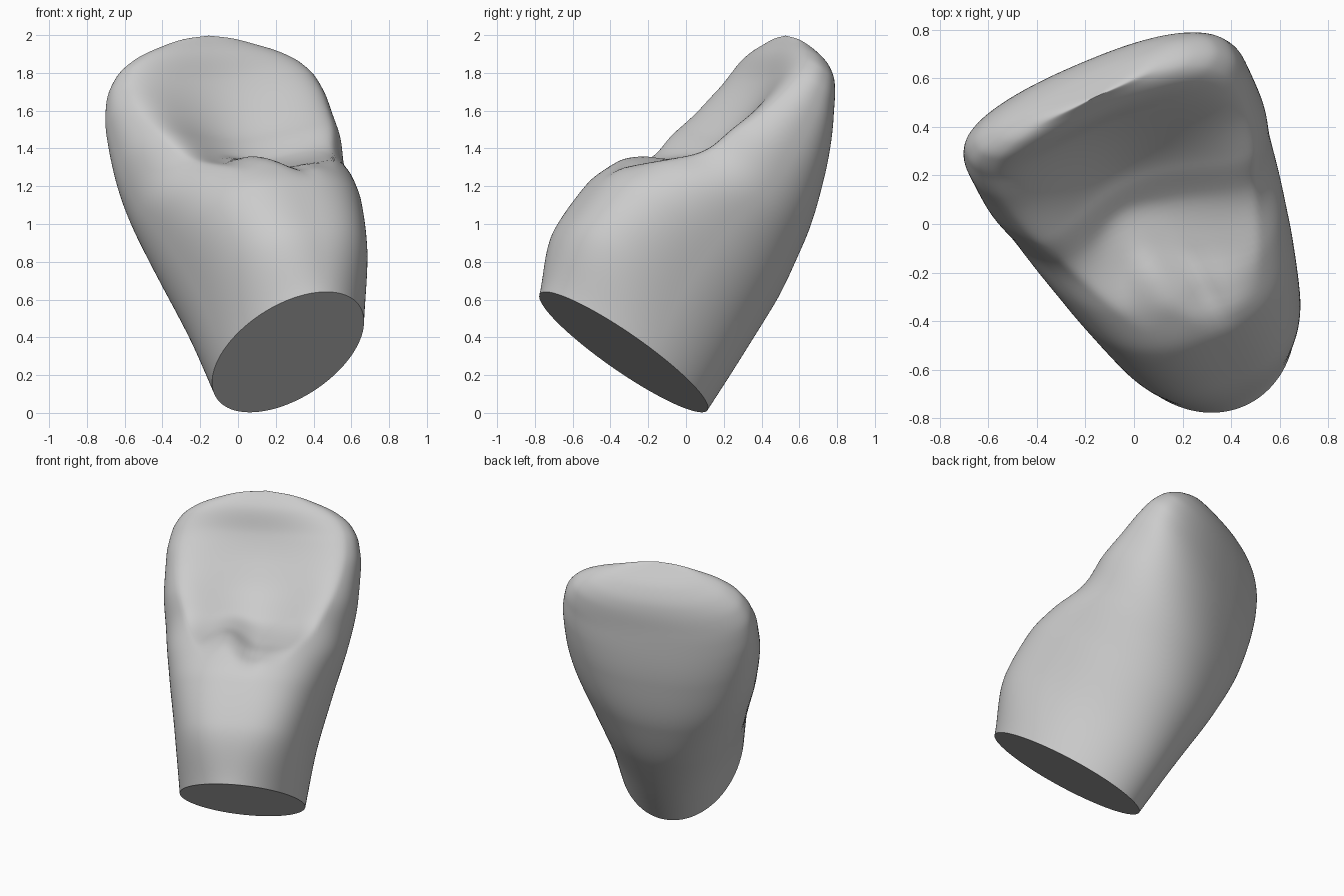
import bpy
import bmesh
import math
from mathutils import Vector

RINGS, SIDES = 100, 144
LENGTH = 1.92

# Local frame: across the crown, towards the hollow face, and along the axis
CENTRE = Vector((0.265, -0.33, 0.322))
ACROSS = Vector((0.9, 0.44, 0)).normalized()
AXIS = Vector((-0.25, 0.51, 0.82)).normalized()
FACING = ACROSS.cross(AXIS).normalized()

# Shape along the axis: (height, value)
HALF_WIDTH = [(0, .387), (.35, .435), (.7, .507), (1, .57), (1.3, .61), (1.5, .613),
              (1.65, .59), (1.75, .535), (1.82, .44), (1.87, .31), (1.905, .16), (LENGTH, 0)]
FRONT = [(0, .56), (.36, .665), (.65, .645), (.85, .57), (1, .48), (1.1, .43),
         (1.25, .385), (1.45, .31), (1.65, .25), (1.8, .22), (LENGTH, .17)]
BACK = [(0, -.56), (.3, -.565), (.65, -.56), (1, -.505), (1.33, -.38),
        (1.66, -.19), (1.8, -.09), (1.87, .01), (LENGTH, .17)]
FRONT_BOXINESS = [(0, 2), (.45, 2.7), (.8, 2.4), (1.02, 2.1), (1.25, 2.4),
                  (1.5, 2.5), (LENGTH, 2.2)]
BACK_BOXINESS = [(0, 2), (.5, 2.1), (1, 2.2), (1.5, 2.4), (LENGTH, 2.2)]
TWIST = [(0, 0), (.5, .03), (1, .05), (1.6, .05), (LENGTH, 0)]
HOLLOW = [(0, 0), (.74, 0), (.83, .05), (.92, .15), (1.1, .225), (1.25, .225),
          (1.45, .18), (1.65, .11), (1.8, .04), (LENGTH, 0)]
HOLLOW_REACH = [(0, .4), (.75, .5), (1.05, .72), (1.5, .88), (LENGTH, .9)]


def smooth_value(table, x):
    """Interpolate a table without overshoot."""
    def slope(i):
        (x0, y0), (x1, y1) = table[i], table[i + 1]
        return (y1 - y0) / (x1 - x0)

    def tangent(i):
        if i == 0:
            return slope(0)
        if i == len(table) - 1:
            return slope(i - 1)
        before, after = slope(i - 1), slope(i)
        if before * after <= 0:
            return 0
        return 2 * before * after / (before + after)

    i = 0
    while i < len(table) - 2 and x > table[i + 1][0]:
        i += 1
    (x0, y0), (x1, y1) = table[i], table[i + 1]
    h = x1 - x0
    t = (x - x0) / h
    rise = t * t * (3 - 2 * t)
    return (y0 + (y1 - y0) * rise
            + h * tangent(i) * t * (1 - t) ** 2
            - h * tangent(i + 1) * t * t * (1 - t))


def bump(x, middle, spread):
    return math.exp(-((x - middle) / spread) ** 2)


def signed_power(x, power):
    return math.copysign(abs(x) ** power, x)


def surface_point(s, angle):
    width = smooth_value(HALF_WIDTH, s)
    front, back = smooth_value(FRONT, s), smooth_value(BACK, s)
    boxiness = FRONT_BOXINESS if math.sin(angle) > 0 else BACK_BOXINESS
    power = 2 / smooth_value(boxiness, s)
    c = signed_power(math.cos(angle), power)
    d = signed_power(math.sin(angle), power)
    across = width * c
    facing = (front + back) / 2 + (front - back) / 2 * d
    facing += smooth_value(TWIST, s) * c
    if d > 0:
        # Hollow between the side ridges, starting later above a rounded lobe
        lobe = 0.12 * bump(across, -.13, .12) * bump(s, .95, .2)
        inside = max(0, 1 - (c / smooth_value(HOLLOW_REACH, s)) ** 2)
        facing -= smooth_value(HOLLOW, s - lobe) * inside ** 1.4
        # Notch beside the lobe
        facing -= 0.03 * bump(across, .05, .05) * bump(s, .82, .09)
    return CENTRE + ACROSS * across + FACING * facing + AXIS * s


# Crown body: rings lofted along the axis
bm = bmesh.new()
rings = []
for i in range(RINGS):
    s = LENGTH * (1 - (1 - i / RINGS) ** 1.5)
    rings.append([bm.verts.new(surface_point(s, 2 * math.pi * k / SIDES))
                  for k in range(SIDES)])
for low, high in zip(rings, rings[1:]):
    for k in range(SIDES):
        n = (k + 1) % SIDES
        bm.faces.new((low[k], low[n], high[n], high[k]))

# Tip and flat cut base
tip = bm.verts.new(surface_point(LENGTH, 0))
for k in range(SIDES):
    bm.faces.new((rings[-1][k], rings[-1][(k + 1) % SIDES], tip))
bm.faces.new(rings[0])
bmesh.ops.recalc_face_normals(bm, faces=bm.faces)

cube = bpy.data.objects.get("Cube")
if cube:
    bpy.data.objects.remove(cube, do_unlink=True)

mesh = bpy.data.meshes.new("tooth_crown")
bm.to_mesh(mesh)
bm.free()
crown = bpy.data.objects.new("tooth_crown", mesh)
bpy.context.collection.objects.link(crown)

# Plain grey
colour = (0.6, 0.6, 0.6, 1)
grey = bpy.data.materials.new("plain_grey")
grey.use_nodes = True
grey.diffuse_color = colour
grey.node_tree.nodes["Principled BSDF"].inputs["Base Color"].default_value = colour
mesh.materials.append(grey)

# Smooth sides, sharp rim at the base
bpy.ops.object.select_all(action='DESELECT')
crown.select_set(True)
bpy.context.view_layer.objects.active = crown
bpy.ops.object.shade_smooth_by_angle(angle=math.radians(50))
